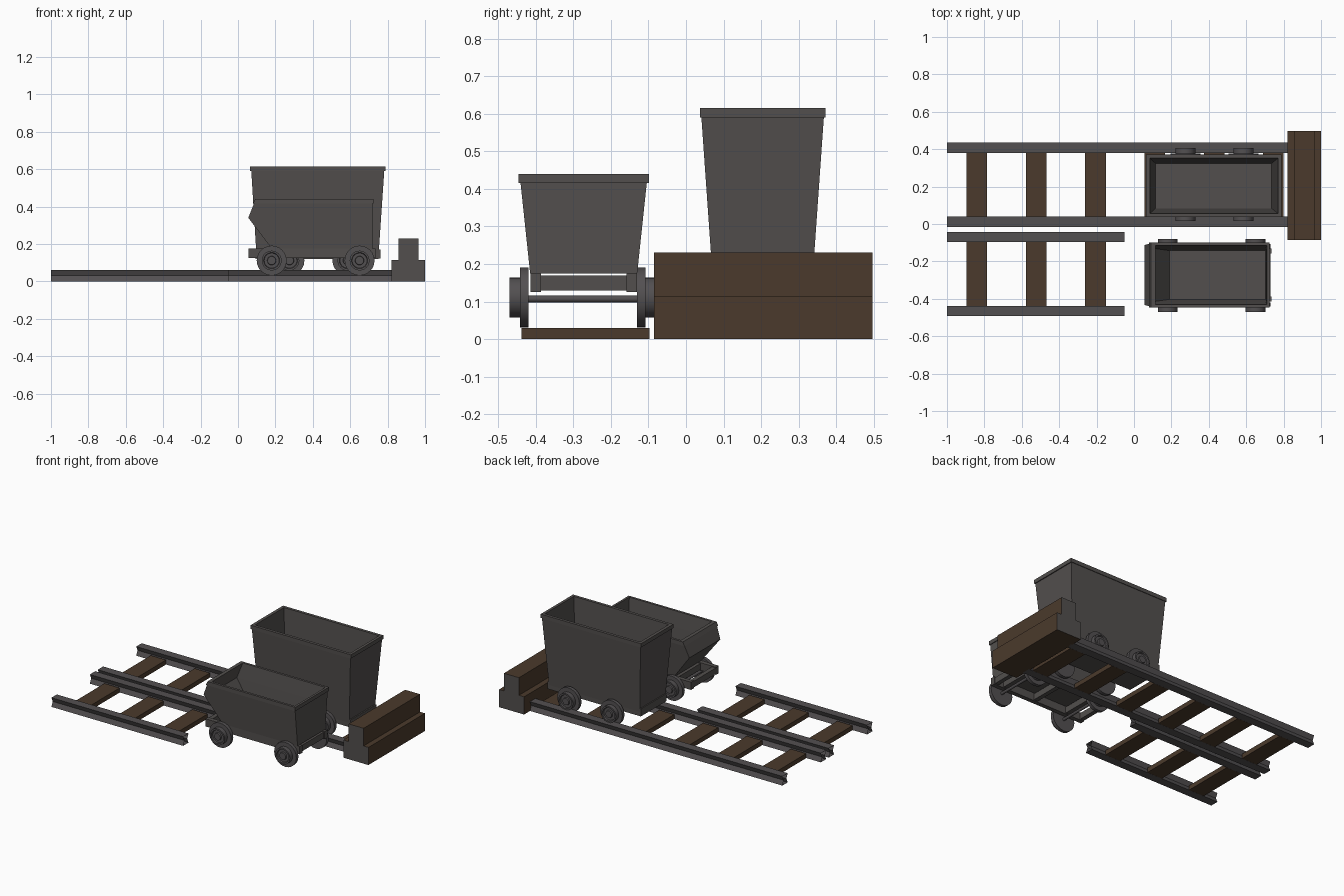
import bpy, bmesh, math
from mathutils import Vector

cube = bpy.data.objects.get("Cube")
if cube:
    bpy.data.objects.remove(cube, do_unlink=True)


def material(name, rgb):
    m = bpy.data.materials.new(name)
    m.use_nodes = True
    m.diffuse_color = (*rgb, 1)
    m.node_tree.nodes["Principled BSDF"].inputs["Base Color"].default_value = (*rgb, 1)
    return m


IRON = material("dark_iron", (0.085, 0.078, 0.075))
STEEL = material("rail_steel", (0.086, 0.08, 0.083))
WOOD = material("brown_timber", (0.07, 0.042, 0.025))


def finish(name, bm, *mats, smooth=False):
    bmesh.ops.recalc_face_normals(bm, faces=bm.faces)
    me = bpy.data.meshes.new(name)
    bm.to_mesh(me)
    bm.free()
    for m in mats:
        me.materials.append(m)
    ob = bpy.data.objects.new(name, me)
    bpy.context.collection.objects.link(ob)
    if smooth:
        bpy.ops.object.select_all(action='DESELECT')
        ob.select_set(True)
        bpy.context.view_layer.objects.active = ob
        bpy.ops.object.shade_smooth_by_angle(angle=math.radians(35))
    return ob


def box(name, x0, x1, y0, y1, z0, z1, mat):
    bm = bmesh.new()
    bmesh.ops.create_cube(bm, size=1)
    lo, hi = Vector((x0, y0, z0)), Vector((x1, y1, z1))
    for v in bm.verts:
        v.co = [(lo[i] + hi[i]) / 2 + v.co[i] * (hi[i] - lo[i]) for i in range(3)]
    return finish(name, bm, mat)


def bridge(bm, rings, closed=True):
    """Join successive rings of vertices with quads."""
    for a, b in zip(rings, rings[1:]):
        n = len(a)
        for i in range(n):
            j = (i + 1) % n
            bm.faces.new((a[i], a[j], b[j], b[i]))


def tub(name, yc, levels):
    """Open tub lofted through rectangles (x0, x1, half width, z), outside up, inside down."""
    bm = bmesh.new()
    rings = [[bm.verts.new(p) for p in ((x0, yc - w, z), (x1, yc - w, z),
                                        (x1, yc + w, z), (x0, yc + w, z))]
             for x0, x1, w, z in levels]
    bridge(bm, rings)
    bm.faces.new(rings[0])
    bm.faces.new(rings[-1])
    return finish(name, bm, IRON)


def rail(name, x0, x1, yc):
    """Pinched rail section, open at the ends."""
    w, p, h = 0.0275, 0.014, 0.06
    section = [(-w, 0), (w, 0), (p, h / 2), (w, h), (-w, h), (-p, h / 2)]
    bm = bmesh.new()
    bridge(bm, [[bm.verts.new((x, yc + y, z)) for y, z in section] for x in (x0, x1)])
    finish(name, bm, STEEL)


def track(name, x1, yc, ties):
    for side, s in (("left", 1), ("right", -1)):
        rail(f"{name}_rail_{side}", -1, x1, yc + s * 0.198)
    for i in range(ties):
        x = -0.84 + i * 0.317
        box(f"{name}_tie_{i + 1}", x - 0.055, x + 0.055, yc - 0.17, yc + 0.17, 0, 0.03, WOOD)


def wheelset(name, x, yc, z=0.111, seg=24):
    """Axle with two flanged wheels, each turned from one profile of (radius, offset)."""
    profile = [(0.009, 0.145), (0.08, 0.145), (0.08, 0.167), (0.053, 0.167), (0.053, 0.195),
               (0.043, 0.195), (0.04, 0.186), (0.024, 0.186), (0.022, 0.195)]
    angles = [2 * math.pi * i / seg for i in range(seg)]
    for side, s in (("left", 1), ("right", -1)):
        bm = bmesh.new()
        rings = [[bm.verts.new((x + r * math.cos(a), yc + s * o, z + r * math.sin(a)))
                  for a in angles] for r, o in profile]
        bridge(bm, rings)
        bm.faces.new(rings[0])
        bm.faces.new(rings[-1])
        finish(f"{name}_wheel_{side}", bm, STEEL, smooth=True)
    bm = bmesh.new()
    rings = [[bm.verts.new((x + 0.009 * math.cos(a), yc + o, z - 0.004 + 0.009 * math.sin(a)))
              for a in angles[::2]] for o in (-0.15, 0.15)]
    bridge(bm, rings)
    finish(f"{name}_axle", bm, STEEL, smooth=True)


# Tracks
BACK, FRONT = 0.21, -0.2675
track("long_track", 0.83, BACK, 6)
track("short_track", -0.05, FRONT, 3)

# Stepped timber buffer stop with iron end faces
bm = bmesh.new()
step = [(0.82, 0), (1, 0), (1, 0.115), (0.965, 0.115), (0.965, 0.23),
        (0.857, 0.23), (0.857, 0.115), (0.82, 0.115)]
ends = [[bm.verts.new((x, y, z)) for x, z in step] for y in (-0.085, 0.497)]
bridge(bm, ends)
for ring in ends:
    bm.faces.new(ring).material_index = 1
finish("buffer_stop", bm, WOOD, IRON)

# Tall wagon
tub("tall_wagon_tub", 0.204, [
    (0.10, 0.75, 0.13, 0.12), (0.071, 0.782, 0.163, 0.59), (0.065, 0.788, 0.167, 0.59),
    (0.065, 0.788, 0.167, 0.615), (0.085, 0.77, 0.148, 0.615), (0.115, 0.735, 0.12, 0.165)])
box("tall_wagon_base", 0.09, 0.762, 0.072, 0.336, 0.121, 0.17, IRON)
for i, x in enumerate((0.275, 0.585)):
    wheelset(f"tall_wagon_{i + 1}", x, BACK)

# Low wagon with a sloping spout end
CY = -0.2725
tub("low_wagon_tub", CY, [
    (0.18, 0.72, 0.1425, 0.175), (0.055, 0.72, 0.16, 0.34), (0.085, 0.72, 0.168, 0.415),
    (0.08, 0.725, 0.1735, 0.415), (0.092, 0.725, 0.1735, 0.44), (0.115, 0.71, 0.158, 0.44),
    (0.08, 0.706, 0.146, 0.34), (0.19, 0.704, 0.13, 0.19)])

# Low wagon chassis frame
for side, s in (("left", 1), ("right", -1)):
    y = CY + s * 0.128
    box(f"low_wagon_beam_{side}", 0.055, 0.735, y - 0.014, y + 0.014, 0.125, 0.175, IRON)
for i, x in enumerate((0.07, 0.18, 0.42, 0.65, 0.715)):
    box(f"low_wagon_crossbar_{i + 1}", x - 0.014, x + 0.014, CY - 0.12, CY + 0.12,
        0.13, 0.17, IRON)
for i, x in enumerate((0.18, 0.65)):
    wheelset(f"low_wagon_{i + 1}", x, -0.275)
